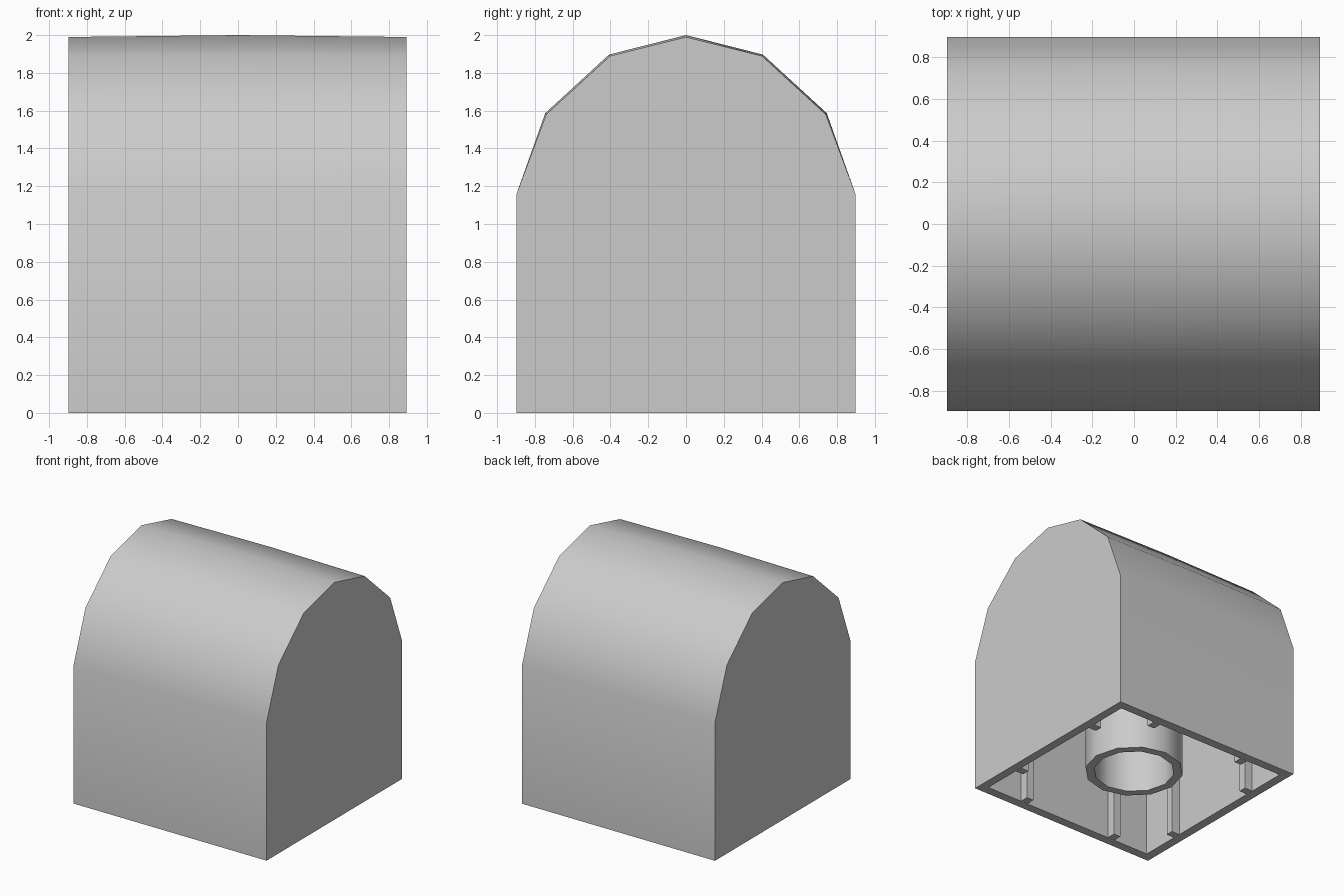
import bpy, bmesh, math

if "Cube" in bpy.data.objects:
    bpy.data.objects.remove(bpy.data.objects["Cube"])

# Half profiles (y, z) from the base to the ridge
OUTER_MID = [(0.897, 0), (0.897, 1.16), (0.745, 1.587), (0.407, 1.897), (0, 2.0)]
OUTER_END = [(0.897, 0), (0.897, 1.16), (0.74, 1.58), (0.403, 1.889), (0, 1.99)]
INNER = [(0.82, 0), (0.82, 1.145), (0.68, 1.535), (0.37, 1.82), (0, 1.91)]


def finish(name, bm):
    bmesh.ops.recalc_face_normals(bm, faces=bm.faces)
    mesh = bpy.data.meshes.new(name)
    bm.to_mesh(mesh)
    bm.free()
    obj = bpy.data.objects.new(name, mesh)
    bpy.context.collection.objects.link(obj)
    bpy.ops.object.select_all(action='DESELECT')
    obj.select_set(True)
    bpy.context.view_layer.objects.active = obj
    bpy.ops.object.shade_smooth_by_angle(angle=math.radians(35))
    return obj


def section(bm, half, x):
    full = [(-y, z) for y, z in half[:-1]] + half[::-1]
    return [bm.verts.new((x, y, z)) for y, z in full]


def loft(bm, sections):
    for a, b in zip(sections, sections[1:]):
        for j in range(len(a) - 1):
            bm.faces.new((a[j], a[j + 1], b[j + 1], b[j]))
    bm.faces.new(sections[0])
    bm.faces.new(sections[-1])


# Hollow body with a slightly crowned arched top
bm = bmesh.new()
outer = [section(bm, p, x) for p, x in
         ((OUTER_END, -0.897), (OUTER_MID, 0), (OUTER_END, 0.893))]
inner = [section(bm, INNER, x) for x in (-0.82, 0, 0.82)]
loft(bm, outer)
loft(bm, inner)
for e in (0, -1):
    for i in (0, 1):
        bm.faces.new((outer[i][e], outer[i + 1][e], inner[i + 1][e], inner[i][e]))
    bm.faces.new((outer[e][0], outer[e][-1], inner[e][-1], inner[e][0]))
finish("arched_body", bm)

# Twelve-sided centre tube, recessed from the base, running up to the ceiling
bm = bmesh.new()
rings = []
for r, z in ((0.39, 1.83), (0.39, 0.09), (0.32, 0.09), (0.32, 1.83)):
    rings.append([bm.verts.new((r * math.cos(k * math.pi / 6),
                                r * math.sin(k * math.pi / 6), z)) for k in range(12)])
for a, b in zip(rings, rings[1:]):
    for k in range(12):
        n = (k + 1) % 12
        bm.faces.new((a[k], a[n], b[n], b[k]))
finish("centre_tube", bm)


# Gripping ribs, two on each inside wall
def rib(name, x, y, sx, sy, top):
    bm = bmesh.new()
    bmesh.ops.create_cube(bm, size=1)
    for v in bm.verts:
        v.co = (x + v.co.x * sx, y + v.co.y * sy, (v.co.z + 0.5) * top)
    finish(name, bm)


for s in (-1, 1):
    for t in (-1, 1):
        rib("side_rib", t * 0.45, s * 0.782, 0.065, 0.075, 1.28)
        rib("end_rib", s * 0.782, t * 0.45, 0.075, 0.065, 1.77)
